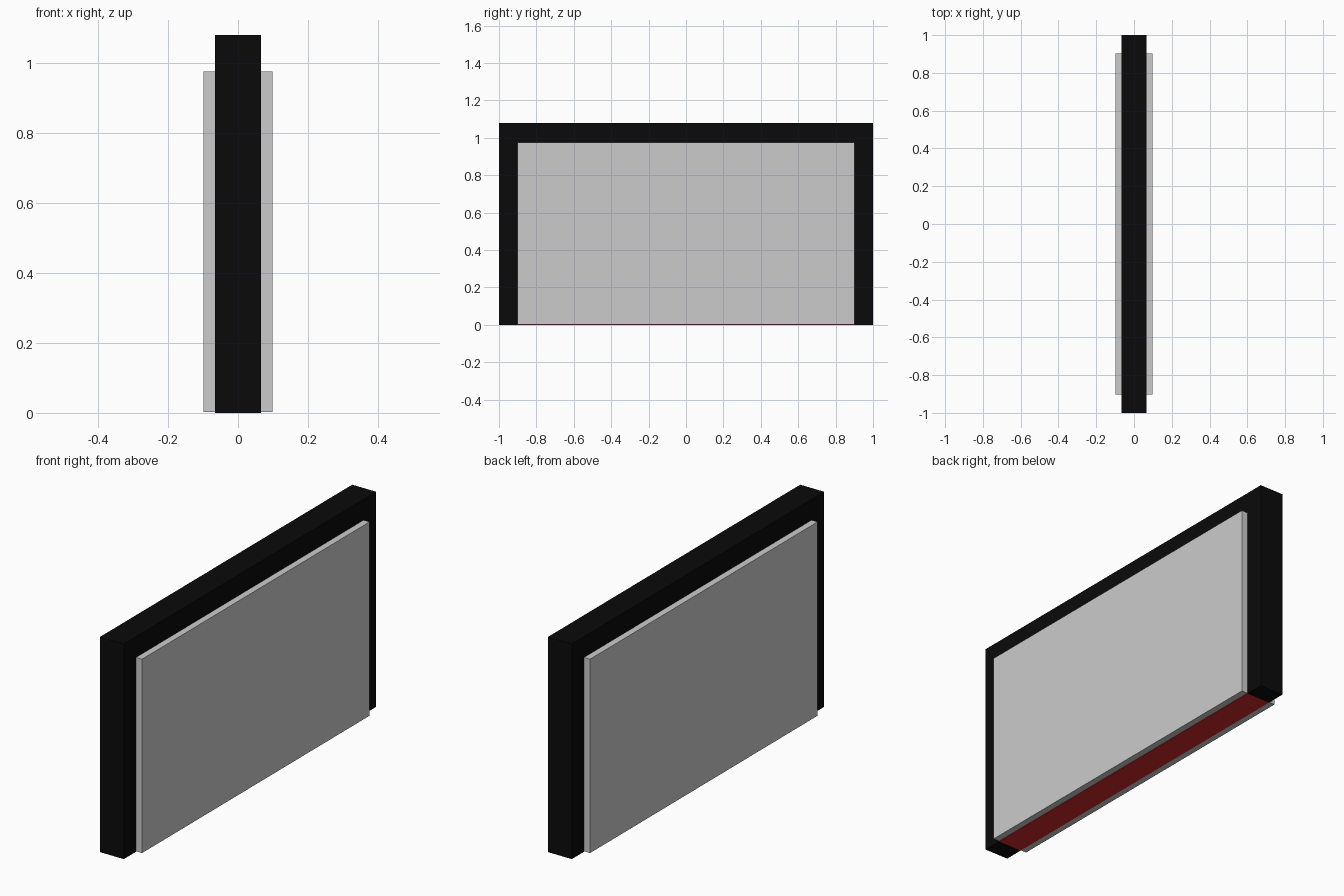
import bpy
import bmesh

if "Cube" in bpy.data.objects:
    bpy.data.objects.remove(bpy.data.objects["Cube"])


def material(name, rgb):
    m = bpy.data.materials.new(name)
    m.diffuse_color = (*rgb, 1.0)
    m.use_nodes = True
    m.node_tree.nodes["Principled BSDF"].inputs["Base Color"].default_value = m.diffuse_color
    return m


def extrude_profile(name, profile, half_depth, mat=None):
    """Extrude a (y, z) outline symmetrically along x."""
    bm = bmesh.new()
    face = bm.faces.new([bm.verts.new((-half_depth, y, z)) for y, z in profile])
    ext = bmesh.ops.extrude_face_region(bm, geom=[face])
    moved = [g for g in ext["geom"] if isinstance(g, bmesh.types.BMVert)]
    bmesh.ops.translate(bm, verts=moved, vec=(2 * half_depth, 0, 0))
    bmesh.ops.recalc_face_normals(bm, faces=bm.faces[:])
    mesh = bpy.data.meshes.new(name)
    bm.to_mesh(mesh)
    bm.free()
    obj = bpy.data.objects.new(name, mesh)
    bpy.context.collection.objects.link(obj)
    if mat:
        mesh.materials.append(mat)
    return obj


def rect(half_width, z0, z1):
    return [(-half_width, z0), (half_width, z0), (half_width, z1), (-half_width, z1)]


black = material("black", (0.003, 0.003, 0.003))
red = material("red", (0.62, 0.02, 0.02))

W, H = 1.0, 1.08        # outer frame half width and height
w, h = 0.902, 0.975     # opening half width and height

# Black surround: two jambs and a header
extrude_profile("frame", [(-W, 0), (-w, 0), (-w, h), (w, h), (w, 0),
                          (W, 0), (W, H), (-W, H)], 0.066, black)

# Grey panel filling the opening, proud of the frame on both faces
extrude_profile("panel", rect(w, 0.002, h), 0.099)

# Red strip on the underside of the panel
extrude_profile("threshold", rect(w, 0.0, 0.004), 0.066, red)
